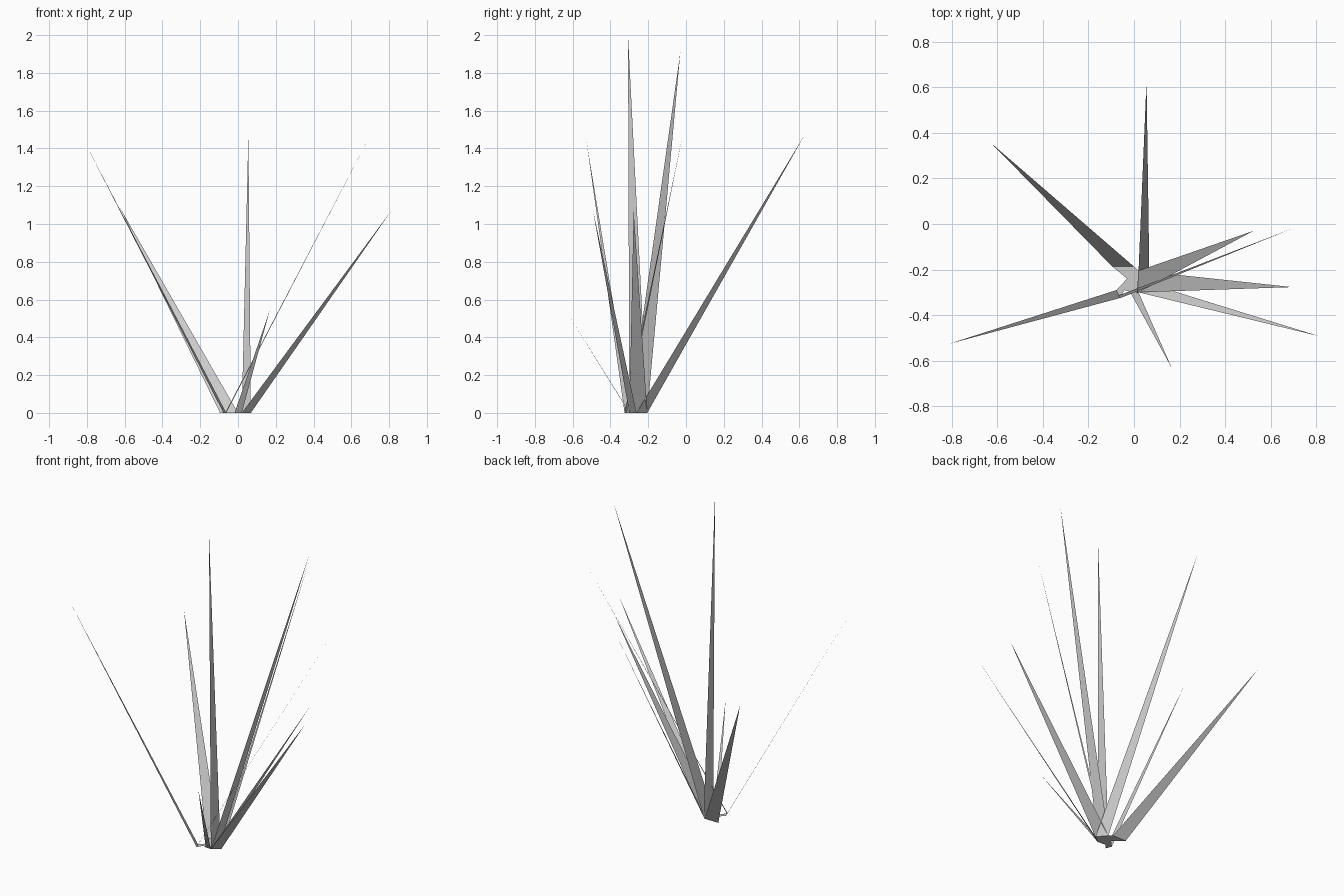
import bpy

cube = bpy.data.objects.get("Cube")
if cube:
    bpy.data.objects.remove(cube, do_unlink=True)

# One plain grey for the whole tuft
grey = bpy.data.materials.new("blade_grey")
grey.use_nodes = True
colour = (0.6, 0.6, 0.6, 1)
grey.diffuse_color = colour
grey.node_tree.nodes["Principled BSDF"].inputs["Base Color"].default_value = colour


def flat_part(name, points):
    """Make one flat polygon from its corner points."""
    mesh = bpy.data.meshes.new(name)
    mesh.from_pydata(points, [], [list(range(len(points)))])
    mesh.materials.append(grey)
    obj = bpy.data.objects.new(name, mesh)
    bpy.context.collection.objects.link(obj)
    return obj


# Corners of the root plate on the ground
root = {
    "back_left": (0.02, -0.205, 0),
    "left": (0.068, -0.262, 0),
    "front_left": (0.02, -0.30, 0),
    "front": (-0.018, -0.297, 0),
    "front_notch": (-0.042, -0.29, 0),
    "front_right": (-0.062, -0.325, 0),
    "right": (-0.077, -0.29, 0),
    "right_notch": (-0.03, -0.24, 0),
    "back_right": (-0.095, -0.187, 0),
    "back": (0.0, -0.187, 0),
}
flat_part("root_plate", list(root.values())[::-1])

# Each blade is a long triangle: two root corners and a tip
blades = {
    "back_blade": ("left", "back_left", (0.055, 0.63, 1.475)),
    "left_blade": ("front_left", "left", (0.815, -0.493, 1.075)),
    "tall_blade": ("front_left", "back_left", (0.012, -0.307, 2.0)),
    "upper_left_blade": ("front_left", "back_left", (0.525, -0.03, 1.91)),
    "lower_left_blade": ("front_left", "back_left", (0.695, -0.277, 1.07)),
    "front_blade": ("front", "front_left", (0.167, -0.635, 0.54)),
    "right_blade": ("right", "front_right", (-0.815, -0.527, 1.44)),
    "back_right_blade": ("back", "back_right", (-0.627, 0.355, 1.09)),
}
for name, (start, end, tip) in blades.items():
    flat_part(name, [root[start], root[end], tip])

# Very thin blade crossing over the tuft
flat_part("thin_blade", [(-0.068, -0.314, 0), (-0.062, -0.326, 0), (0.7, -0.018, 1.47)])
